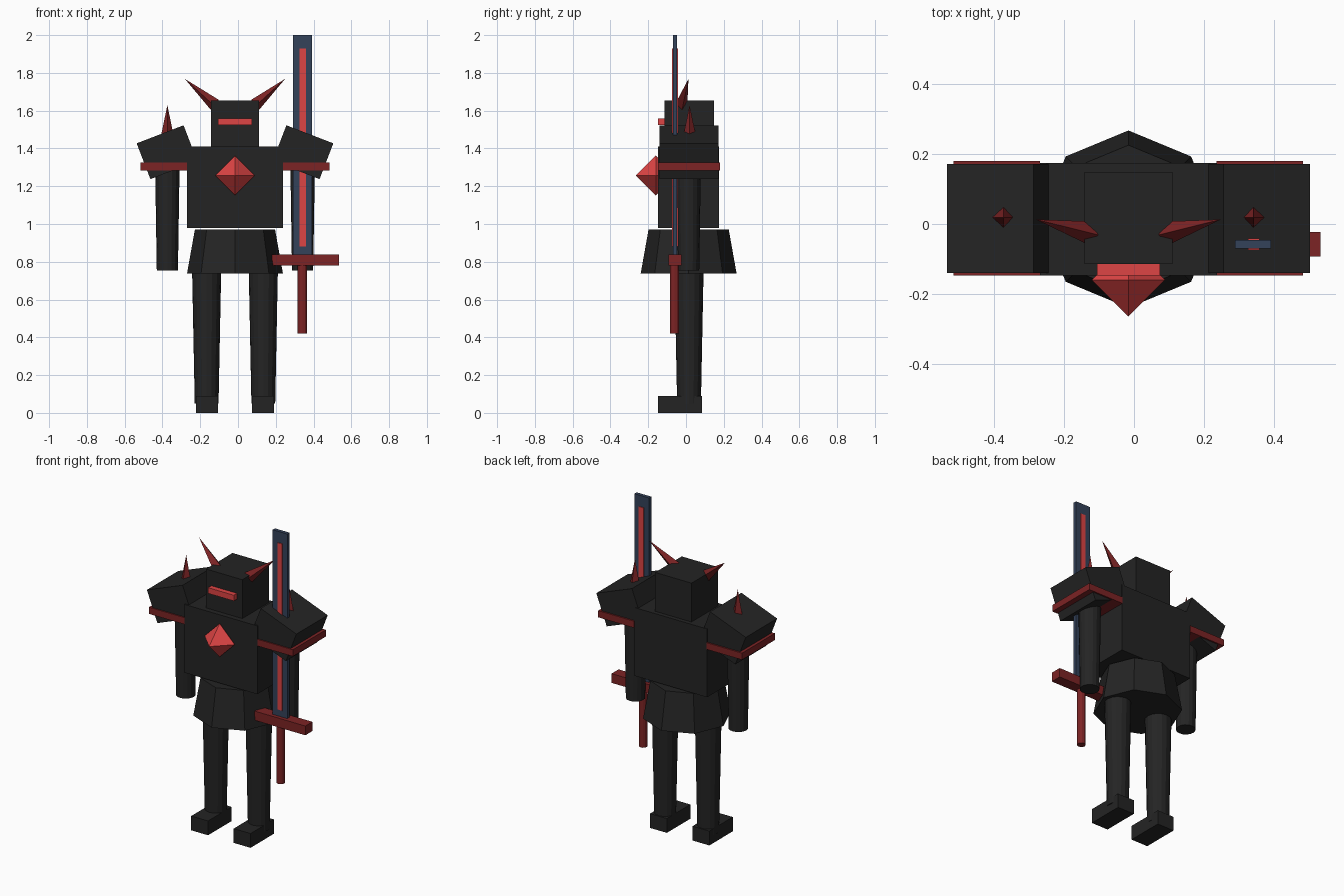
import bpy
from math import radians
from mathutils import Vector, Matrix

if "Cube" in bpy.data.objects:
    bpy.data.objects.remove(bpy.data.objects["Cube"])

CX, CY = -0.016, 0.014  # body axis


def material(name, rgb):
    m = bpy.data.materials.new(name)
    m.use_nodes = True
    m.diffuse_color = (*rgb, 1)
    m.node_tree.nodes["Principled BSDF"].inputs["Base Color"].default_value = (*rgb, 1)
    return m


black = material("black armour", (0.0176, 0.0176, 0.0176))
dark_red = material("dark red trim", (0.202, 0.017, 0.018))
bright_red = material("bright red glow", (0.73, 0.058, 0.058))
steel = material("blue steel", (0.034, 0.054, 0.102))


def finish(name, mat):
    ob = bpy.context.object
    ob.name = name
    ob.data.materials.append(mat)
    return ob


def box(name, center, size, mat, tilt=0):
    bpy.ops.mesh.primitive_cube_add(size=1)
    ob = finish(name, mat)
    ob.data.transform(Matrix.Diagonal((*size, 1)))
    ob.location = center
    ob.rotation_euler.y = tilt
    return ob


def cone(name, start, end, r1, r2, sides, mat):
    """Tapered solid running from start to end."""
    start, end = Vector(start), Vector(end)
    axis = end - start
    bpy.ops.mesh.primitive_cone_add(vertices=sides, radius1=r1, radius2=r2, depth=axis.length)
    ob = finish(name, mat)
    ob.location = (start + end) / 2
    ob.rotation_euler = axis.to_track_quat("Z", "Y").to_euler()
    return ob


# Torso, head and visor
box("torso", (CX, CY, 1.195), (0.508, 0.323, 0.43), black)
box("head", (CX, 0.017, 1.532), (0.253, 0.264, 0.245), black)
box("visor", (CX, -0.125, 1.541), (0.18, 0.044, 0.036), bright_red)

# Octagonal skirt
cone("skirt", (CX, CY, 0.737), (CX, CY, 0.972), 0.254, 0.212, 8, black)

# Chest gem: two four-sided points meeting at the middle
gem_y, gem_z, gem_r = -0.16, 1.257, 0.105
for name, d in (("chest_gem_top", 1), ("chest_gem_bottom", -1)):
    cone(name, (CX, gem_y, gem_z), (CX, gem_y, gem_z + d * gem_r), gem_r, 0, 4, bright_red)

# Paired parts
for side, s in (("right", -1), ("left", 1)):
    def at(x, y, z):
        return (CX + s * x, y, z)

    cone(side + "_leg", at(0.15, 0.016, 0.05), at(0.15, 0.016, 0.8), 0.063, 0.078, 16, black)
    box(side + "_foot", at(0.148, -0.031, 0.045), (0.117, 0.233, 0.09), black)
    cone(side + "_arm", at(0.358, CY, 0.753), at(0.358, CY, 1.32), 0.056, 0.065, 16, black)
    box(side + "_pauldron", at(0.36, 0.016, 1.38), (0.266, 0.312, 0.203), black, s * radians(21))
    box(side + "_shoulder_band", at(0.377, 0.017, 1.305), (0.248, 0.328, 0.042), dark_red)
    cone(side + "_shoulder_spike", at(0.358, 0.019, 1.47), at(0.358, 0.019, 1.629), 0.033, 0, 4, dark_red)
    cone(side + "_horn", at(0.108, -0.026, 1.632), at(0.265, 0.013, 1.768), 0.034, 0, 4, dark_red)

# Sword
SX, SY = 0.341, -0.058
box("sword_blade", (SX, SY, 1.4), (0.102, 0.023, 1.2), steel)
box("sword_stripe", (SX + 0.002, SY, 1.405), (0.034, 0.033, 1.05), bright_red)
box("sword_guard", (0.357, SY, 0.809), (0.355, 0.07, 0.058), dark_red)
cone("sword_grip", (SX, SY - 0.003, 0.42), (SX, SY - 0.003, 0.8), 0.025, 0.025, 12, dark_red)
